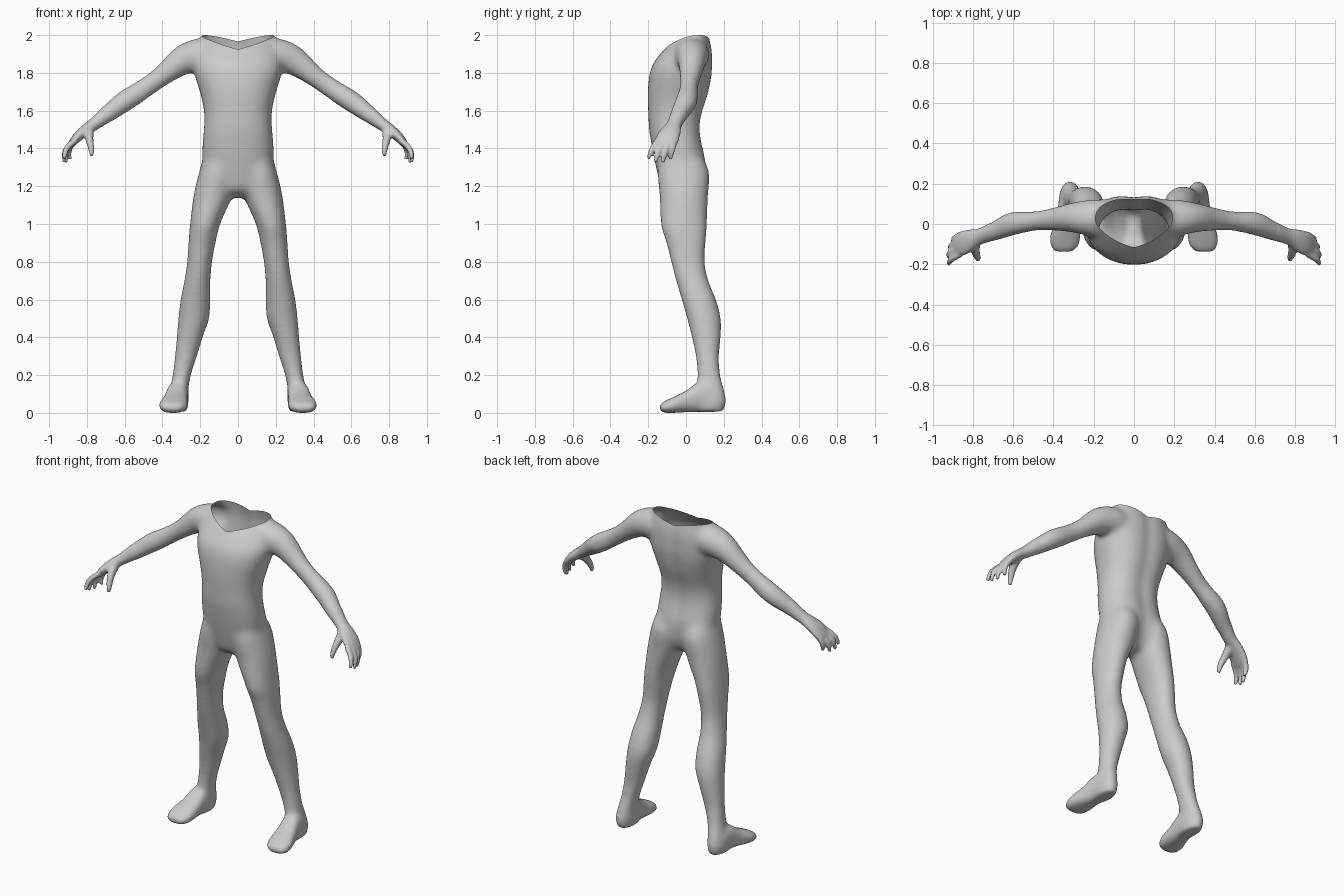
import bpy, bmesh
from math import sin, cos, pi, exp
from mathutils import Vector

if "Cube" in bpy.data.objects:
    bpy.data.objects.remove(bpy.data.objects["Cube"])

bm = bmesh.new()
SEG = 32


def spline(rows, n=5):
    """Catmull-Rom interpolation of rows of numbers."""
    out = []
    for i in range(len(rows) - 1):
        p0, p1 = rows[max(i - 1, 0)], rows[i]
        p2, p3 = rows[i + 1], rows[min(i + 2, len(rows) - 1)]
        for k in range(n):
            t = k / n
            out.append([0.5 * (2 * b + (c - a) * t + (2 * a - 5 * b + 4 * c - d) * t * t
                               + (3 * b - a - 3 * c + d) * t ** 3)
                        for a, b, c, d in zip(p0, p1, p2, p3)])
    out.append(list(rows[-1]))
    return out


def loft(rings):
    vs = [[bm.verts.new(p) for p in r] for r in rings]
    for a, b in zip(vs, vs[1:]):
        for i in range(len(a)):
            j = (i + 1) % len(a)
            bm.faces.new((a[i], a[j], b[j], b[i]))
    bm.faces.new(vs[0][::-1])
    bm.faces.new(vs[-1])


def oval(u0, u1, v0, v1, e=0.88):
    """Superellipse filling the given bounds."""
    pts = []
    for i in range(SEG):
        c, s = cos(2 * pi * i / SEG), sin(2 * pi * i / SEG)
        c, s = [abs(q) ** e * (1 if q > 0 else -1) for q in (c, s)]
        pts.append(((u0 + u1) / 2 + c * (u1 - u0) / 2, (v0 + v1) / 2 + s * (v1 - v0) / 2))
    return pts


def tube(rows):
    """Tube along x, y, z with a radius across (towards y) and a radius upwards."""
    rows = spline(rows)
    rings = []
    for i, r in enumerate(rows):
        t = Vector(rows[min(i + 1, len(rows) - 1)][:3]) - Vector(rows[max(i - 1, 0)][:3])
        t.normalize()
        side = Vector((0, 1, 0))
        side = (side - t * t.dot(side)).normalized()
        up = t.cross(side)
        rings.append([Vector(r[:3]) + side * a + up * b
                      for a, b in oval(-r[3], r[3], -r[4], r[4], 1)])
    loft(rings)


# torso: z, half width, front y, back y (with a groove along the spine)
torso = [(1.14, .05, -.07, .05), (1.18, .11, -.125, .085), (1.25, .17, -.147, .108),
         (1.35, .189, -.17, .108), (1.42, .189, -.183, .092), (1.5, .182, -.196, .08),
         (1.58, .179, -.2, .09), (1.68, .197, -.203, .122), (1.78, .228, -.196, .142),
         (1.85, .237, -.174, .145), (1.925, .218, -.116, .143), (2.0, .19, -.045, .125),
         (2.06, .17, .0, .11)]
rings = []
for z, w, f, b in spline(torso):
    rings.append([(x, y - (.016 * exp(-(x / .04) ** 2) if y > 0 else 0), z)
                  for x, y in oval(-w, w, f, b)])
loft(rings)

# leg: z, inner x, outer x, front y, back y
leg = [(1.38, .03, .175, -.13, .07), (1.28, .01, .205, -.152, .124), (1.15, .03, .236, -.141, .118),
       (1.0, .094, .254, -.134, .112), (.9, .119, .262, -.104, .104), (.8, .137, .269, -.079, .099),
       (.7, .146, .284, -.053, .119), (.6, .146, .304, -.023, .159), (.5, .153, .316, .006, .184),
       (.4, .187, .324, .031, .184), (.3, .217, .334, .052, .175), (.2, .249, .346, .06, .182),
       (.12, .263, .362, .05, .203), (.06, .262, .374, .02, .213), (.008, .27, .365, .03, .2)]
loft([[(x, y, z) for x, y in oval(a, b, f, k, .95)] for z, a, b, f, k in spline(leg)])

# foot: y, inner x, outer x, bottom z, top z
foot = [(.19, .28, .35, .01, .1), (.14, .262, .37, .003, .15), (.07, .264, .38, .004, .165),
        (0, .265, .398, .003, .118), (-.06, .264, .418, .0, .088), (-.11, .275, .415, .0, .064),
        (-.14, .305, .395, .01, .046)]
loft([[(x, y, z) for x, z in oval(a, b, lo, hi, .8)] for y, a, b, lo, hi in spline(foot)])

# arm and palm
tube([(.11, .03, 1.90, .085, .08), (.2, .03, 1.895, .095, .09), (.29, .032, 1.868, .078, .08),
      (.395, .024, 1.79, .06, .058), (.49, .015, 1.72, .049, .054), (.6, .002, 1.65, .058, .056),
      (.69, -.035, 1.583, .048, .046), (.76, -.06, 1.53, .04, .034), (.81, -.077, 1.495, .052, .03),
      (.85, -.095, 1.46, .062, .026), (.885, -.105, 1.42, .056, .018)])

# fingers
for base, mid, tip in (((.86, -.15, 1.445), (.908, -.178, 1.40), (.92, -.2, 1.345)),
                       ((.868, -.12, 1.44), (.915, -.145, 1.385), (.922, -.163, 1.327)),
                       ((.866, -.09, 1.44), (.908, -.108, 1.385), (.91, -.125, 1.322)),
                       ((.858, -.06, 1.445), (.893, -.071, 1.395), (.89, -.085, 1.34))):
    tube([(*base, .016, .016), (*mid, .015, .016), (*tip, .011, .011)])

# thumb
tube([(.79, -.085, 1.50, .03, .028), (.787, -.135, 1.45, .024, .022),
      (.777, -.165, 1.40, .018, .017), (.774, -.176, 1.36, .012, .012)])

# fuse the parts into one skin
bmesh.ops.recalc_face_normals(bm, faces=bm.faces)
mesh = bpy.data.meshes.new("body")
bm.to_mesh(mesh)
bm.free()
body = bpy.data.objects.new("body", mesh)
bpy.context.collection.objects.link(body)
bpy.context.view_layer.objects.active = body
body.select_set(True)
rm = body.modifiers.new("fuse", 'REMESH')
rm.mode = 'VOXEL'
rm.voxel_size = 0.008
bpy.ops.object.modifier_apply(modifier="fuse")

# soften the joins, least on the hand
bm = bmesh.new()
bm.from_mesh(body.data)


def soften(test, times):
    verts = [v for v in bm.verts if test(v.co)]
    for _ in range(times):
        bmesh.ops.smooth_vert(bm, verts=verts, factor=.5, use_axis_x=True,
                              use_axis_y=True, use_axis_z=True)


soften(lambda c: c.x < .5 and c.z > 1.0, 22)
soften(lambda c: c.x < .72, 14)
soften(lambda c: True, 4)


# keep one half and cut the sloping neckline, then mirror
def cut(co, no):
    bmesh.ops.bisect_plane(bm, geom=bm.verts[:] + bm.edges[:] + bm.faces[:], dist=1e-6,
                           plane_co=co, plane_no=no, clear_outer=True)


cut((0, 0, 0), (-1, 0, 0))
front, side, back = Vector((0, -.11, 1.925)), Vector((.185, .06, 2.0)), Vector((0, .125, 1.967))
normal = (side - front).cross(back - front)
cut(front, normal if normal.z > 0 else -normal)
bm.to_mesh(body.data)
bm.free()
mirror = body.modifiers.new("mirror", 'MIRROR')
mirror.merge_threshold = 0.0005
bpy.ops.object.modifier_apply(modifier="mirror")
bpy.ops.object.shade_smooth()
